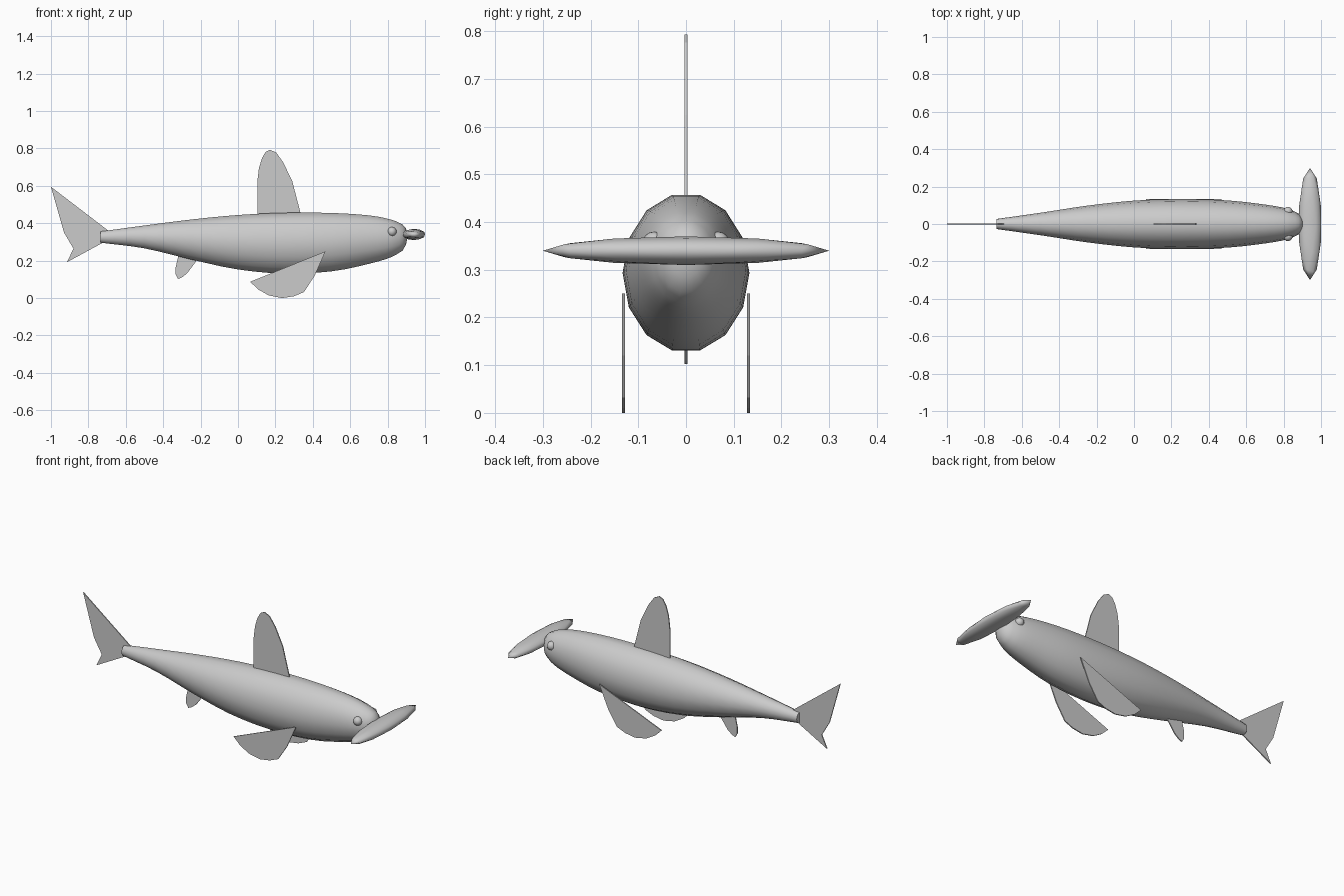
import bpy, bmesh, math
from mathutils import Vector

if "Cube" in bpy.data.objects:
    bpy.data.objects.remove(bpy.data.objects["Cube"])


def finish(bm, name, smooth=False):
    bmesh.ops.recalc_face_normals(bm, faces=bm.faces)
    for f in bm.faces:
        f.smooth = smooth
    me = bpy.data.meshes.new(name)
    bm.to_mesh(me)
    bm.free()
    ob = bpy.data.objects.new(name, me)
    bpy.context.collection.objects.link(ob)
    return ob


def plate(name, outline, y=0.0, half=0.003):
    """Thin upright fin from an outline in x and z."""
    bm = bmesh.new()
    face = bm.faces.new([bm.verts.new((x, y - half, z)) for x, z in outline])
    ext = bmesh.ops.extrude_face_region(bm, geom=[face])["geom"]
    moved = [v for v in ext if isinstance(v, bmesh.types.BMVert)]
    bmesh.ops.translate(bm, verts=moved, vec=(0, 2 * half, 0))
    return finish(bm, name)


def spline(pts, steps):
    """Catmull-Rom curve through the points."""
    p = [Vector(q) for q in pts]
    p = [2 * p[0] - p[1]] + p + [2 * p[-1] - p[-2]]
    out = []
    for i in range(1, len(p) - 2):
        a, b, c, d = p[i - 1:i + 3]
        for k in range(steps):
            t = k / steps
            out.append(0.5 * (2 * b + (c - a) * t + (2 * a - 5 * b + 4 * c - d) * t * t
                              + (3 * b - a - 3 * c + d) * t ** 3))
    return out + [p[-2]]


# Body stations: x, top z, bottom z, half width
stations = [(-0.735, 0.356, 0.296, 0.027), (-0.5, 0.388, 0.266, 0.060),
            (-0.25, 0.42, 0.206, 0.098), (0, 0.444, 0.153, 0.125),
            (0.25, 0.456, 0.131, 0.133), (0.5, 0.455, 0.143, 0.126),
            (0.7, 0.442, 0.183, 0.104), (0.82, 0.419, 0.219, 0.082),
            (0.88, 0.393, 0.254, 0.056)]


def tuple4(s):
    return Vector((s[0], s[1], s[2], s[3]))


# Body: 14-sided loft closed at the tail and pointed at the nose
SIDES = 14
bm = bmesh.new()
rings = []
for x, top, bot, w in spline([tuple4(s) for s in stations], 3) + [tuple4((0.898, 0.372, 0.285, 0.034))]:
    h = (top - bot) / 2 / math.cos(math.pi / SIDES)
    angles = [2 * math.pi * k / SIDES for k in range(SIDES)]
    rings.append([bm.verts.new((x, w * math.cos(a), (top + bot) / 2 + h * math.sin(a)))
                  for a in angles])
for r, s in zip(rings, rings[1:]):
    for k in range(SIDES):
        n = (k + 1) % SIDES
        bm.faces.new((r[k], r[n], s[n], s[k]))
bm.faces.new(rings[0])
nose = bm.verts.new((0.908, 0, 0.33))
for k in range(SIDES):
    bm.faces.new((rings[-1][k], rings[-1][(k + 1) % SIDES], nose))
body = finish(bm, "body", True)
for e in body.data.edges:
    if all(v < SIDES for v in e.vertices):
        e.use_edge_sharp = True

# Wide flattened head
bm = bmesh.new()
bmesh.ops.create_icosphere(bm, subdivisions=2, radius=1)
bmesh.ops.scale(bm, vec=(0.062, 0.3, 0.03), verts=bm.verts)
bmesh.ops.translate(bm, vec=(0.941, 0, 0.34), verts=bm.verts)
finish(bm, "hammer_head", True)

# Fins on the centre line
plate("dorsal_fin", [(0.103, 0.44), (0.103, 0.62), (0.112, 0.695), (0.128, 0.748), (0.148, 0.782),
                     (0.172, 0.793), (0.205, 0.777), (0.242, 0.725), (0.29, 0.625), (0.337, 0.445)])
plate("tail_fin", [(-1, 0.595), (-0.93, 0.35), (-0.88, 0.265), (-0.914, 0.192),
                   (-0.715, 0.30), (-0.69, 0.358)])
plate("rear_lower_fin", [(-0.318, 0.23), (-0.333, 0.165), (-0.333, 0.125), (-0.32, 0.102),
                         (-0.3, 0.11), (-0.272, 0.132), (-0.225, 0.195), (-0.225, 0.22)])

# Paired side fins and eyes
for side, tag in ((-1, "right"), (1, "left")):
    plate("side_fin_" + tag, [(0.468, 0.25), (0.065, 0.087), (0.108, 0.046), (0.165, 0.014),
                              (0.235, 0), (0.3, 0.01), (0.353, 0.032), (0.41, 0.12)],
          side * 0.131)
    bm = bmesh.new()
    bmesh.ops.create_uvsphere(bm, u_segments=12, v_segments=8, radius=0.025)
    bmesh.ops.translate(bm, vec=(0.823, side * 0.067, 0.355), verts=bm.verts)
    finish(bm, "eye_" + tag, True)
